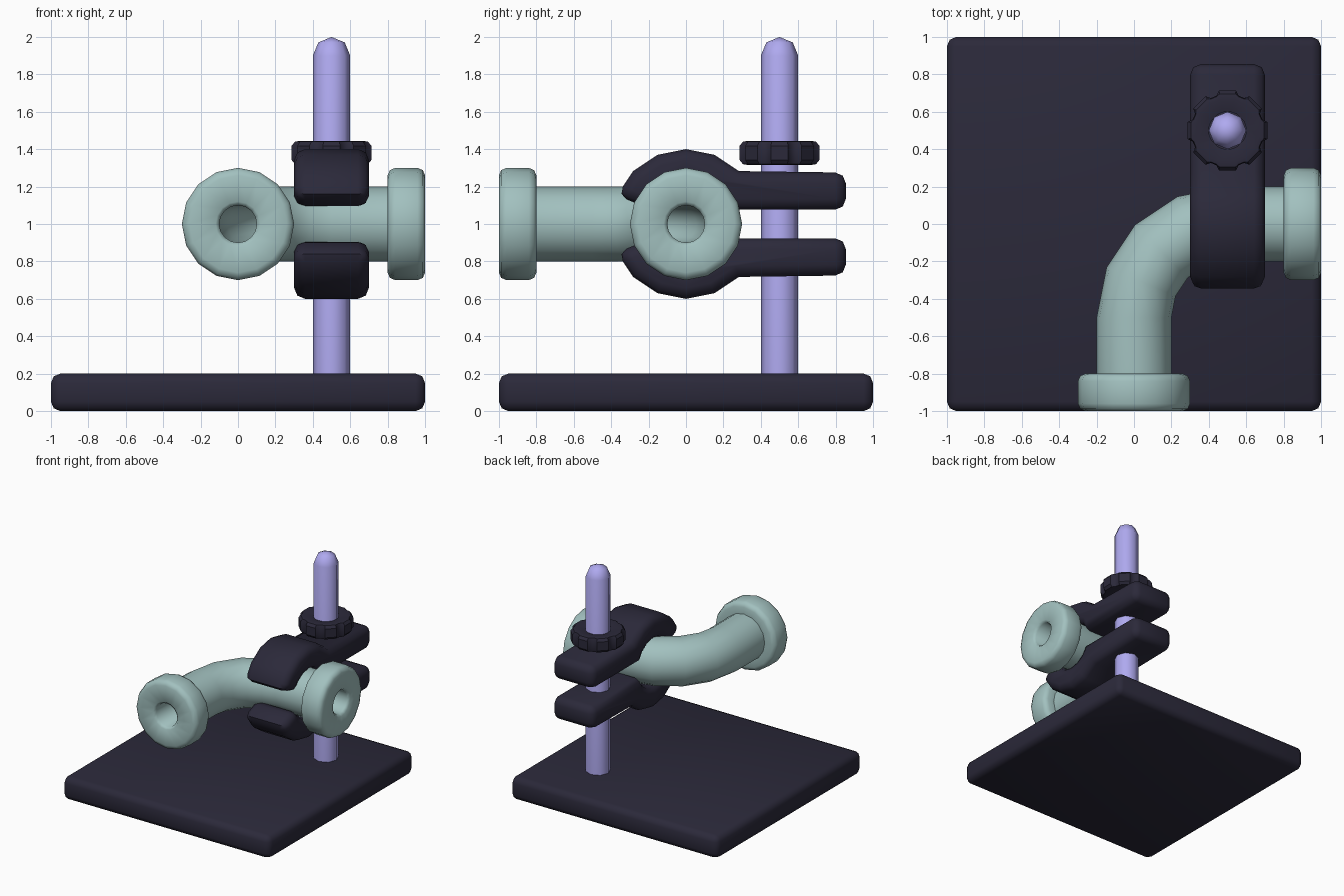
import bpy, bmesh
from math import sin, cos, pi, radians
from mathutils import Vector

if "Cube" in bpy.data.objects:
    bpy.data.objects.remove(bpy.data.objects["Cube"])


def material(name, rgb):
    m = bpy.data.materials.new(name)
    m.diffuse_color = (*rgb, 1)
    m.use_nodes = True
    m.node_tree.nodes["Principled BSDF"].inputs["Base Color"].default_value = m.diffuse_color
    return m


DARK = material("dark", (0.024, 0.022, 0.042))
TEAL = material("teal", (0.36, 0.53, 0.52))
LILAC = material("lilac", (0.43, 0.40, 0.87))


def finish(bm, name, mat, angle=50):
    bmesh.ops.recalc_face_normals(bm, faces=bm.faces)
    me = bpy.data.meshes.new(name)
    bm.to_mesh(me)
    bm.free()
    me.materials.append(mat)
    ob = bpy.data.objects.new(name, me)
    bpy.context.collection.objects.link(ob)
    bpy.ops.object.select_all(action='DESELECT')
    ob.select_set(True)
    bpy.context.view_layer.objects.active = ob
    bpy.ops.object.shade_smooth_by_angle(angle=radians(angle))
    return ob


def loft(rings, closed=False):
    """Join equal-sized rings of points; closed wraps last to first, else caps."""
    bm = bmesh.new()
    loops = [[bm.verts.new(p) for p in r] for r in rings]
    n = len(loops[0])
    pairs = list(zip(loops, loops[1:])) + ([(loops[-1], loops[0])] if closed else [])
    for a, b in pairs:
        for i in range(n):
            j = (i + 1) % n
            bm.faces.new((a[i], a[j], b[j], b[i]))
    if not closed:
        bm.faces.new(loops[0])
        bm.faces.new(loops[-1])
    return bm


def bevel_sharp(bm, width, segments):
    bmesh.ops.recalc_face_normals(bm, faces=bm.faces)
    edges = [e for e in bm.edges if e.calc_face_angle(0) > 1.1]
    bmesh.ops.bevel(bm, geom=edges, offset=width, segments=segments,
                    profile=0.5, affect='EDGES')


# base plate
bm = bmesh.new()
bmesh.ops.create_cube(bm, size=2)
for v in bm.verts:
    v.co.z = 0.1 + 0.1 * v.co.z
bevel_sharp(bm, 0.05, 2)
finish(bm, "base_plate", DARK)


# upright rod with a domed tip
def disc(r, z, n=8):
    return [(0.5 + r * cos(2 * pi * i / n), 0.5 + r * sin(2 * pi * i / n), z) for i in range(n)]


bm = loft([disc(0.1, 0.15), disc(0.1, 1.9), disc(0.0707, 1.9707), disc(0.0005, 2.0)])
bmesh.ops.remove_doubles(bm, verts=bm.verts, dist=0.002)
finish(bm, "rod", LILAC)

# bent pipe: straight, quarter bend of radius 0.5, straight
TOTAL = 1 + pi / 4


def pipe_ring(s, r, n=16):
    a = min(max((s - 0.5) / 0.5, 0), pi / 2)
    c = Vector((0.5 - 0.5 * cos(a), -0.5 + 0.5 * sin(a), 1))
    t = Vector((sin(a), cos(a), 0))
    c += t * (min(s - 0.5, 0) + max(s - TOTAL + 0.5, 0))
    side = Vector((cos(a), -sin(a), 0))
    return [c + side * r * cos(2 * pi * i / n) + Vector((0, 0, r * sin(2 * pi * i / n)))
            for i in range(n)]


flange = [(0.02, 0.1), (0, 0.12), (0, 0.26), (0.012, 0.288), (0.04, 0.3),
          (0.16, 0.3), (0.188, 0.288), (0.2, 0.26), (0.2, 0.2)]
bend = [0.5 + i * pi / 16 for i in range(5)]
rings = [pipe_ring(s, r) for s, r in flange]
rings += [pipe_ring(s, 0.2) for s in bend]
rings += [pipe_ring(TOTAL - s, r) for s, r in reversed(flange)]
rings += [pipe_ring(s, 0.1) for s in reversed(bend)]
finish(loft(rings, closed=True), "bent_pipe", TEAL, 60)


# clamp jaws, mirrored about the pipe axis
def jaw(name, sign):
    def arc(r, angles):
        return [(r * sin(radians(a)), r * cos(radians(a))) for a in angles]
    outer = arc(0.4, [-67.5, -45, -22.5, 0, 22.5, 45])
    inner = arc(0.2, [67.5, 45, 22.5, 0, -22.5, -45, -67.5])
    profile = outer + [(0.855, 0.275), (0.855, 0.0765)] + inner
    bm = loft([[(x, y, 1 + sign * z) for y, z in profile] for x in (0.3, 0.7)])
    bevel_sharp(bm, 0.058, 2)
    finish(bm, name, DARK)


jaw("upper_jaw", 1)
jaw("lower_jaw", -1)


# knurled nut
def nut_ring(r_lobe, r_groove, z, lobes=8):
    pts = []
    for k in range(lobes):
        for off, r in ((-0.27, r_lobe), (0.27, r_lobe), (0.4, r_groove), (0.6, r_groove)):
            a = 2 * pi * (k + off) / lobes
            pts.append((0.5 + r * cos(a), 0.5 + r * sin(a), z))
    return pts


rings = [nut_ring(*p) for p in ((0.1, 0.1, 1.33), (0.17, 0.17, 1.315), (0.2, 0.19, 1.32),
                                (0.218, 0.195, 1.342), (0.218, 0.195, 1.418),
                                (0.2, 0.19, 1.44), (0.17, 0.17, 1.445), (0.1, 0.1, 1.43))]
finish(loft(rings, closed=True), "knurled_nut", DARK, 35)
